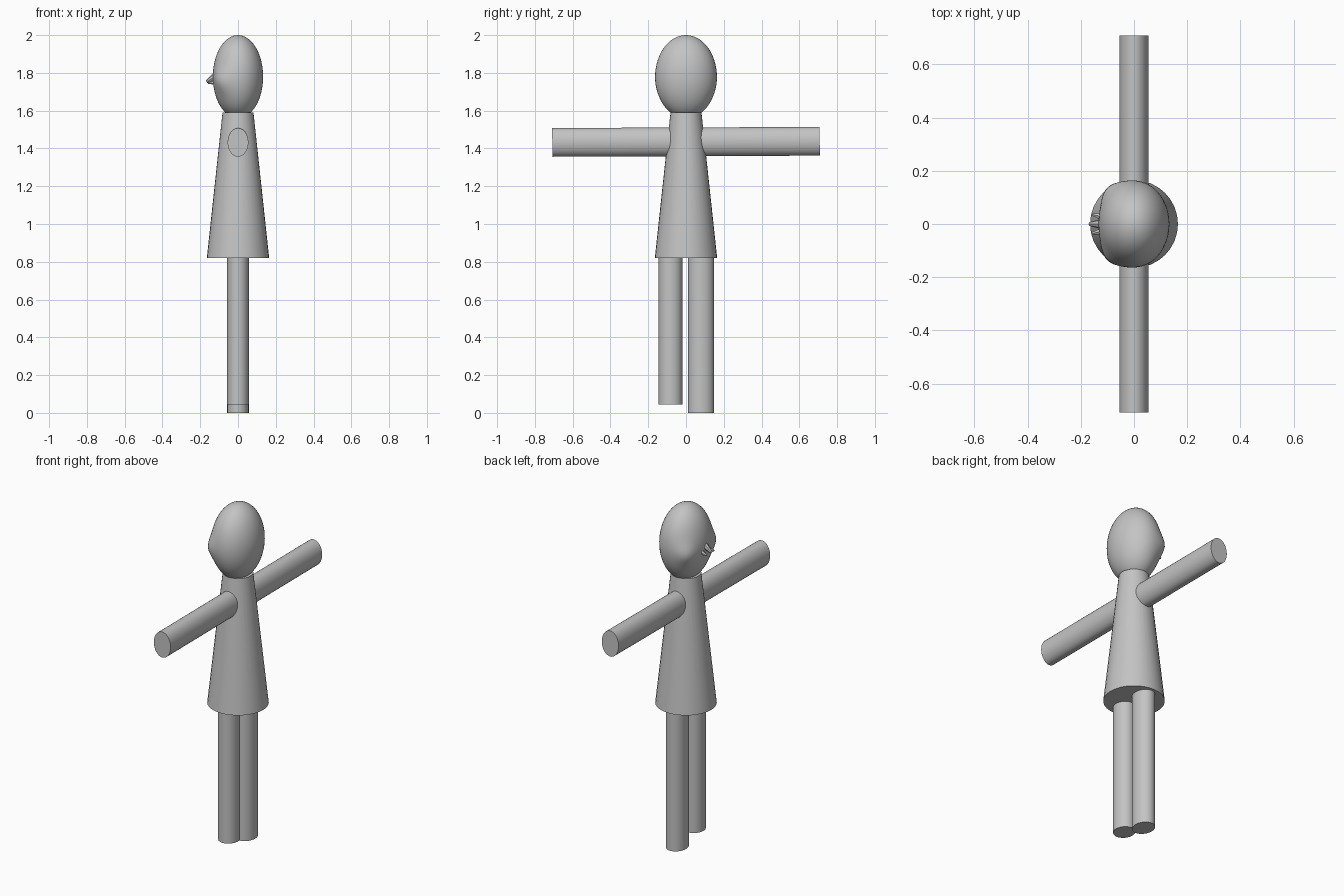
import bpy
import math
from mathutils import Vector, Matrix

cube = bpy.data.objects.get("Cube")
if cube:
    bpy.data.objects.remove(cube, do_unlink=True)

grey = bpy.data.materials.new("plain_grey")
grey.use_nodes = True
colour = (0.55, 0.55, 0.55, 1)
grey.diffuse_color = colour
grey.node_tree.nodes["Principled BSDF"].inputs["Base Color"].default_value = colour


def finish(obj, name):
    obj.name = name
    obj.data.materials.append(grey)
    bpy.ops.object.shade_smooth_by_angle(angle=math.radians(40))
    return obj


def tube(name, start, end, r_start, r_end, squash=(1, 1), sides=32):
    """Tapered tube between two points, with an optional oval section."""
    start, end = Vector(start), Vector(end)
    axis = end - start
    bpy.ops.mesh.primitive_cone_add(vertices=sides, radius1=r_start, radius2=r_end,
                                    depth=axis.length)
    obj = bpy.context.object
    turn = axis.to_track_quat('Z', 'Y').to_matrix().to_4x4()
    obj.data.transform(Matrix.Translation((start + end) / 2) @ turn
                       @ Matrix.Diagonal((squash[0], squash[1], 1, 1)))
    return finish(obj, name)


# Flared body
tube("body", (0, 0, 0.82), (0, 0, 1.59), 0.165, 0.082)

# Legs, one a little shorter and slimmer
tube("long_leg", (0, 0.08, 0), (0, 0.08, 0.9), 1, 1, (0.057, 0.069))
tube("short_leg", (0, -0.082, 0.045), (0, -0.082, 0.9), 1, 1, (0.057, 0.063))

# Oval arms, spread straight out with a very slight tilt
for name, side in (("near_arm", -1), ("far_arm", 1)):
    tube(name, (0, 0, 1.435), (0, side * 0.708, 1.435 + side * 0.003),
         1, 1, (0.055, 0.076))

# Egg-shaped head with soft cheeks on the face side
bpy.ops.mesh.primitive_uv_sphere_add(segments=48, ring_count=32, radius=1)
head = bpy.context.object
head.data.transform(Matrix.Translation((0, 0, 1.78))
                    @ Matrix.Diagonal((0.133, 0.163, 0.22, 1)))
for v in head.data.vertices:
    for side in (-1, 1):
        gap = (v.co - Vector((-0.09, side * 0.12, 1.76))).length
        v.co += Vector((-1, side, 0)) * 0.014 * math.exp(-(gap / 0.06) ** 2)
finish(head, "head")

# Small pointed nose made of a bridge and two nostril tips
tube("nose_bridge", (-0.11, 0, 1.79), (-0.166, 0, 1.752), 0.022, 0.008, sides=8)
for name, side in (("near_nostril", -1), ("far_nostril", 1)):
    tube(name, (-0.11, side * 0.025, 1.755), (-0.158, side * 0.036, 1.745),
         0.016, 0.005, sides=6)
